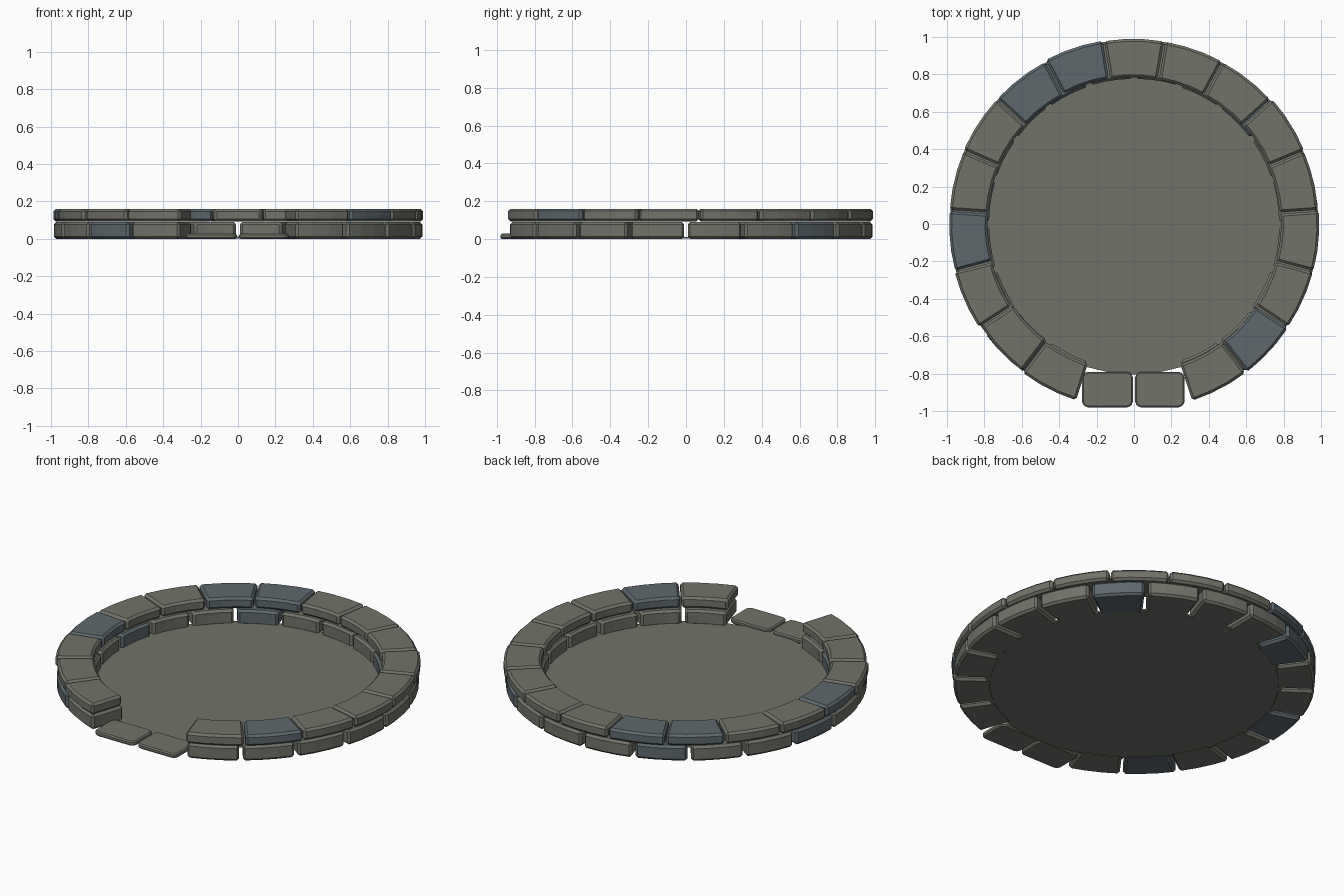
import bpy, bmesh, math, random
from math import radians, sin, cos
from mathutils import Matrix, Vector

random.seed(4)
cube = bpy.data.objects.get("Cube")
if cube:
    bpy.data.objects.remove(cube, do_unlink=True)


def material(name, rgb):
    m = bpy.data.materials.new(name)
    m.use_nodes = True
    m.diffuse_color = (*rgb, 1)
    m.node_tree.nodes["Principled BSDF"].inputs["Base Color"].default_value = (*rgb, 1)
    return m


GREY = material("grey stone", (0.165, 0.172, 0.143))
BLUE = material("blue stone", (0.112, 0.140, 0.155))


def prism(name, outline, z0, z1, mat, bevel=0.0, corner=0.0):
    """Extrude a flat outline, round its upright corners and chamfer its edges."""
    bm = bmesh.new()
    base = bm.faces.new([bm.verts.new((x, y, z0)) for x, y in outline])
    top = bmesh.ops.extrude_face_region(bm, geom=[base])["geom"]
    verts = [v for v in top if isinstance(v, bmesh.types.BMVert)]
    bmesh.ops.translate(bm, verts=verts, vec=(0, 0, z1 - z0))
    bmesh.ops.recalc_face_normals(bm, faces=bm.faces)
    if corner:
        upright = [e for e in bm.edges if abs(e.verts[0].co.z - e.verts[1].co.z) > 1e-4
                   and e.calc_face_angle(0) > 1]
        bmesh.ops.bevel(bm, geom=upright, offset=corner, segments=2, profile=0.5, affect='EDGES')
    me = bpy.data.meshes.new(name)
    bm.to_mesh(me)
    bm.free()
    me.materials.append(mat)
    ob = bpy.data.objects.new(name, me)
    bpy.context.collection.objects.link(ob)
    if bevel:
        mod = ob.modifiers.new("chamfer", 'BEVEL')
        mod.width = bevel
        mod.segments = 1
        mod.limit_method = 'ANGLE'
        mod.angle_limit = radians(40)
    return ob


def arc_outline(a0, a1, r_in, r_out, gap, segs=3):
    """Curved block outline with parallel gaps to its neighbours."""
    def arc(r):
        d = gap / 2 / r
        return [(r * cos(a), r * sin(a)) for a in
                (a0 + d + (a1 - a0 - 2 * d) * i / segs for i in range(segs + 1))]
    return arc(r_out) + arc(r_in)[::-1]


def course(name, count, z0, z1, r_in, r_out, gap, blue, wobble):
    """One course of blocks, leaving the front opening free."""
    start, step = radians(-72), radians(324) / count
    for i in range(count):
        a = start + i * step
        dr = random.uniform(-wobble, wobble)
        ob = prism(f"{name}_{i + 1}", arc_outline(a, a + step, r_in + dr, r_out + dr, gap),
                   z0, z1, BLUE if i in blue else GREY, 0.013)
        # Slight hand-laid twist about the block's own middle
        mid = Vector((cos(a + step / 2), sin(a + step / 2), 0)) * 0.88
        twist = Matrix.Rotation(random.uniform(-wobble, wobble) * 3, 4, 'Z')
        ob.data.transform(Matrix.Translation(mid) @ twist @ Matrix.Translation(-mid))


# Two staggered courses of wall stones
course("lower_stone", 18, 0.0, 0.09, 0.775, 0.985, 0.02, {6, 10, 13, 16}, 0.003)
course("upper_stone", 17, 0.094, 0.16, 0.785, 0.99, 0.008, {1, 9, 10, 13}, 0.005)

# Flat threshold slabs in the opening
for side, x0, x1 in (("left", 0.006, 0.27), ("right", -0.278, -0.006)):
    prism(f"threshold_slab_{side}", [(x0, -0.98), (x1, -0.98), (x1, -0.79), (x0, -0.79)],
          0.0, 0.028, GREY, 0.007, 0.03)

# Floor disc
prism("floor", [(0.805 * cos(t), 0.805 * sin(t)) for t in
                (2 * math.pi * i / 40 for i in range(40))], 0.002, 0.012, GREY)
